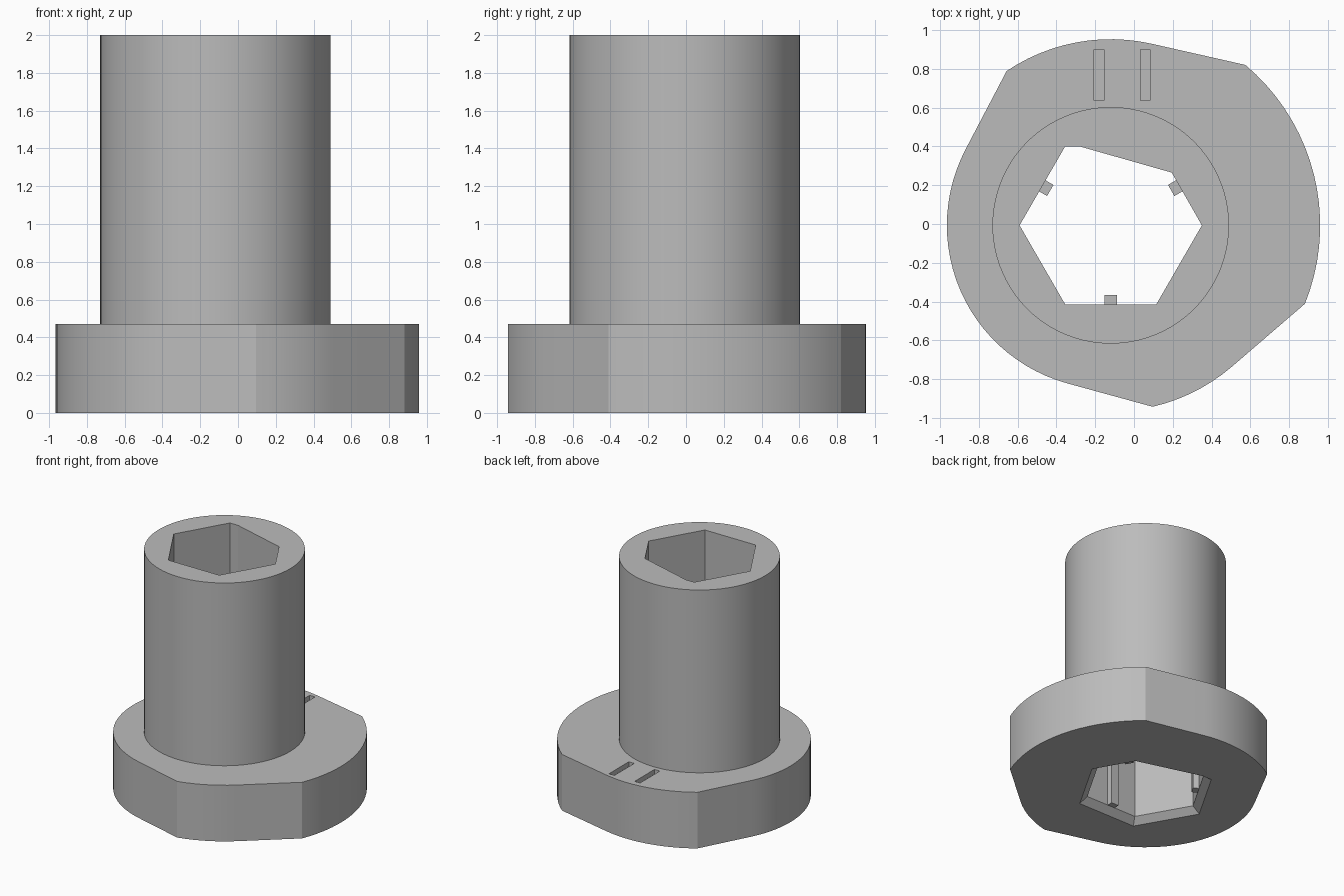
import bpy, bmesh
from math import sin, cos, acos, radians, degrees
from mathutils import Matrix, Vector

cube = bpy.data.objects.get("Cube")
if cube:
    bpy.data.objects.remove(cube, do_unlink=True)

# Material
grey = bpy.data.materials.new("plain grey")
grey.use_nodes = True
colour = (0.5, 0.5, 0.5, 1)
grey.diffuse_color = colour
grey.node_tree.nodes["Principled BSDF"].inputs["Base Color"].default_value = colour

AXIS = Vector((-0.12, -0.007))   # bore axis, off centre in the cam
FLANGE_TOP, TOP = 0.47, 2.0


def loft(name, rings):
    """Solid from a list of (outline, height) rings with equal point counts."""
    bm = bmesh.new()
    loops = [[bm.verts.new((x + AXIS.x, y + AXIS.y, z)) for x, y in pts]
             for pts, z in rings]
    n = len(loops[0])
    for low, high in zip(loops, loops[1:]):
        for i in range(n):
            j = (i + 1) % n
            bm.faces.new((low[i], low[j], high[j], high[i]))
    bm.faces.new(loops[0][::-1])
    bm.faces.new(loops[-1])
    bmesh.ops.recalc_face_normals(bm, faces=bm.faces)
    mesh = bpy.data.meshes.new(name)
    bm.to_mesh(mesh)
    bm.free()
    mesh.materials.append(grey)
    obj = bpy.data.objects.new(name, mesh)
    bpy.context.collection.objects.link(obj)
    return obj


def arc(radius, start, end, step=4):
    n = max(2, round(abs(end - start) / step))
    angles = [radians(start + (end - start) * i / n) for i in range(n + 1)]
    return [(radius * cos(a), radius * sin(a)) for a in angles]


def rectangle(x0, x1, y0, y1):
    return [(x0, y0), (x1, y0), (x1, y1), (x0, y1)]


def combine(target, tool, operation):
    """Apply a boolean and drop the helper."""
    mod = target.modifiers.new(operation.title(), 'BOOLEAN')
    mod.operation, mod.object, mod.solver = operation, tool, 'EXACT'
    graph = bpy.context.evaluated_depsgraph_get()
    mesh = bpy.data.meshes.new_from_object(target.evaluated_get(graph))
    target.modifiers.clear()
    target.data = mesh
    bpy.data.objects.remove(tool, do_unlink=True)


# Cam flange: stepped arcs joined by flats tangent to the smaller arc
SMALL, MID, LARGE = 0.845, 0.96, 1.08
drop_large = degrees(acos(MID / LARGE))
drop_mid = degrees(acos(SMALL / MID))
outline = (arc(LARGE, -22, 50)
           + arc(MID, 50 + drop_large, 124)
           + arc(SMALL, 124 + drop_mid, 283 - drop_mid)
           + arc(MID, 283, 338 - drop_large))
body = loft("cam_body", [(outline, 0), (outline, FLANGE_TOP)])

# Round barrel
circle = arc(0.61, 0, 360)[:-1]
barrel = loft("barrel", [(circle, FLANGE_TOP - 0.1), (circle, TOP)])
combine(body, barrel, 'UNION')

# Hexagonal bore with one keyed corner and a chamfered lower mouth
hexagon = arc(0.47, 120, 360, 60)
bore = hexagon + [(0.315, 0.272), (-0.16, 0.407)]
mouth = [(x * 1.13, y * 1.13) for x, y in bore]
wide = [(x * 1.26, y * 1.26) for x, y in bore]
combine(body, loft("bore_cutter", [(wide, -0.05), (mouth, 0), (bore, 0.05), (bore, TOP + 0.1)]),
        'DIFFERENCE')

# Two shallow timing grooves on the flange
for x in (-0.06, 0.178):
    slot = rectangle(x - 0.025, x + 0.025, 0.645, 0.907)
    combine(body, loft("groove_cutter", [(slot, FLANGE_TOP - 0.04), (slot, FLANGE_TOP + 0.1)]),
            'DIFFERENCE')

# Grip ribs inside the bore
rib = rectangle(-0.033, 0.033, -0.412, -0.36)
for name, turn in (("front_rib", 0), ("left_rib", 120), ("right_rib", 240)):
    spin = Matrix.Rotation(radians(turn), 2)
    pts = [tuple(spin @ Vector(p)) for p in rib]
    loft(name, [(pts, 0.05), (pts, 0.95)])

# Smooth the round walls, keep real edges crisp
bpy.ops.object.select_all(action='DESELECT')
body.select_set(True)
bpy.context.view_layer.objects.active = body
bpy.ops.object.shade_smooth_by_angle(angle=radians(10))
